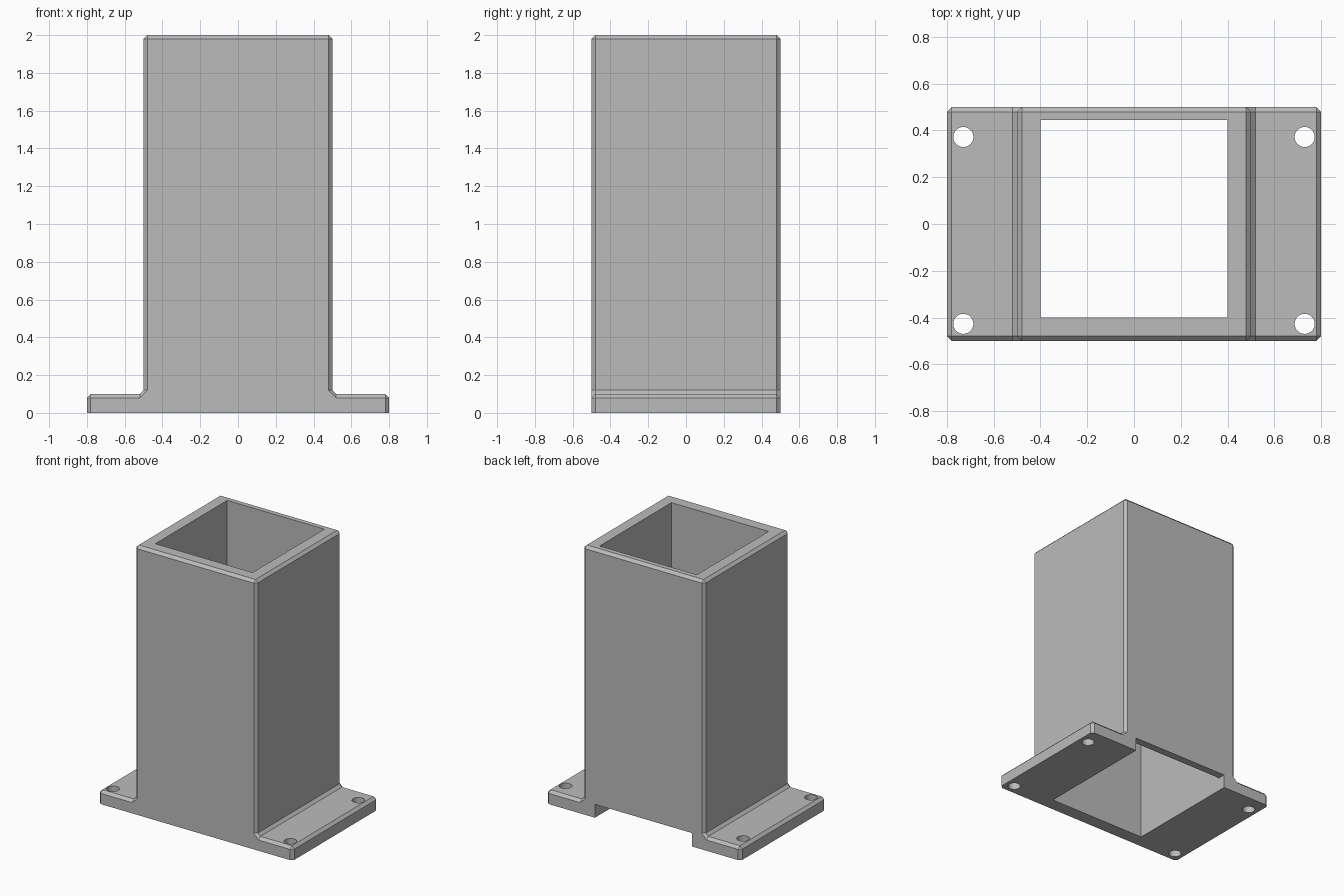
import bpy
import bmesh
from mathutils import Matrix

cube = bpy.data.objects.get("Cube")
if cube:
    bpy.data.objects.remove(cube, do_unlink=True)

grey = bpy.data.materials.new("plain grey")
grey.use_nodes = True
COLOR = (0.5, 0.5, 0.5, 1)
grey.diffuse_color = COLOR
grey.node_tree.nodes["Principled BSDF"].inputs["Base Color"].default_value = COLOR


def make_object(name, bm):
    bmesh.ops.recalc_face_normals(bm, faces=bm.faces)
    mesh = bpy.data.meshes.new(name)
    bm.to_mesh(mesh)
    bm.free()
    mesh.materials.append(grey)
    obj = bpy.data.objects.new(name, mesh)
    bpy.context.collection.objects.link(obj)
    return obj


def mirrored(half):
    return half + [(-x, z) for x, z in reversed(half)]


# Flanged tower: full profile in the middle, inset profile on front and back
full = mirrored([(0.8, 0), (0.8, 0.08), (0.78, 0.1), (0.52, 0.1),
                 (0.5, 0.12), (0.5, 1.98), (0.48, 2)])
inset = mirrored([(0.78, 0), (0.78, 0.08), (0.78, 0.08), (0.52, 0.08),
                  (0.48, 0.12), (0.48, 1.98), (0.48, 1.98)])
bm = bmesh.new()
rings = [[bm.verts.new((x, y, z)) for x, z in profile]
         for profile, y in ((inset, -0.5), (full, -0.48), (full, 0.48), (inset, 0.5))]
n = len(full)
for a, b in zip(rings, rings[1:]):
    for i in range(n):
        j = (i + 1) % n
        bm.faces.new((a[i], a[j], b[j], b[i]))
bm.faces.new(rings[0])
bm.faces.new(rings[-1])
bmesh.ops.remove_doubles(bm, verts=bm.verts, dist=0.001)
tower = make_object("flanged_tower", bm)


def box_cutter(name, low, high):
    bm = bmesh.new()
    bmesh.ops.create_cube(bm, size=1)
    for v in bm.verts:
        v.co = [lo if c < 0 else hi for c, lo, hi in zip(v.co, low, high)]
    return make_object(name, bm)


# Square shaft and the notch under the thinner back wall
cutters = [box_cutter("shaft_cutter", (-0.4, -0.4, -0.2), (0.4, 0.444, 2.2)),
           box_cutter("notch_cutter", (-0.4, 0.3, -0.1), (0.4, 0.7, 0.1))]

# Four screw holes through the flanges
for side in (-1, 1):
    for y in (-0.427, 0.372):
        bm = bmesh.new()
        bmesh.ops.create_cone(bm, cap_ends=True, segments=32, radius1=0.043,
                              radius2=0.043, depth=0.5,
                              matrix=Matrix.Translation((side * 0.73, y, 0)))
        cutters.append(make_object("screw_hole_cutter", bm))

# Cut the openings, then drop the cutters
for cutter in cutters:
    mod = tower.modifiers.new(cutter.name, "BOOLEAN")
    mod.operation = "DIFFERENCE"
    mod.solver = "EXACT"
    mod.object = cutter
    cutter.hide_render = True
    cutter.hide_viewport = True
    bpy.context.view_layer.objects.active = tower
    bpy.ops.object.modifier_apply(modifier=mod.name)
for cutter in cutters:
    bpy.data.objects.remove(cutter, do_unlink=True)

# Smooth the hole walls while keeping edges sharp
bpy.ops.object.select_all(action="DESELECT")
tower.select_set(True)
bpy.context.view_layer.objects.active = tower
bpy.ops.object.shade_smooth_by_angle(angle=0.5)
